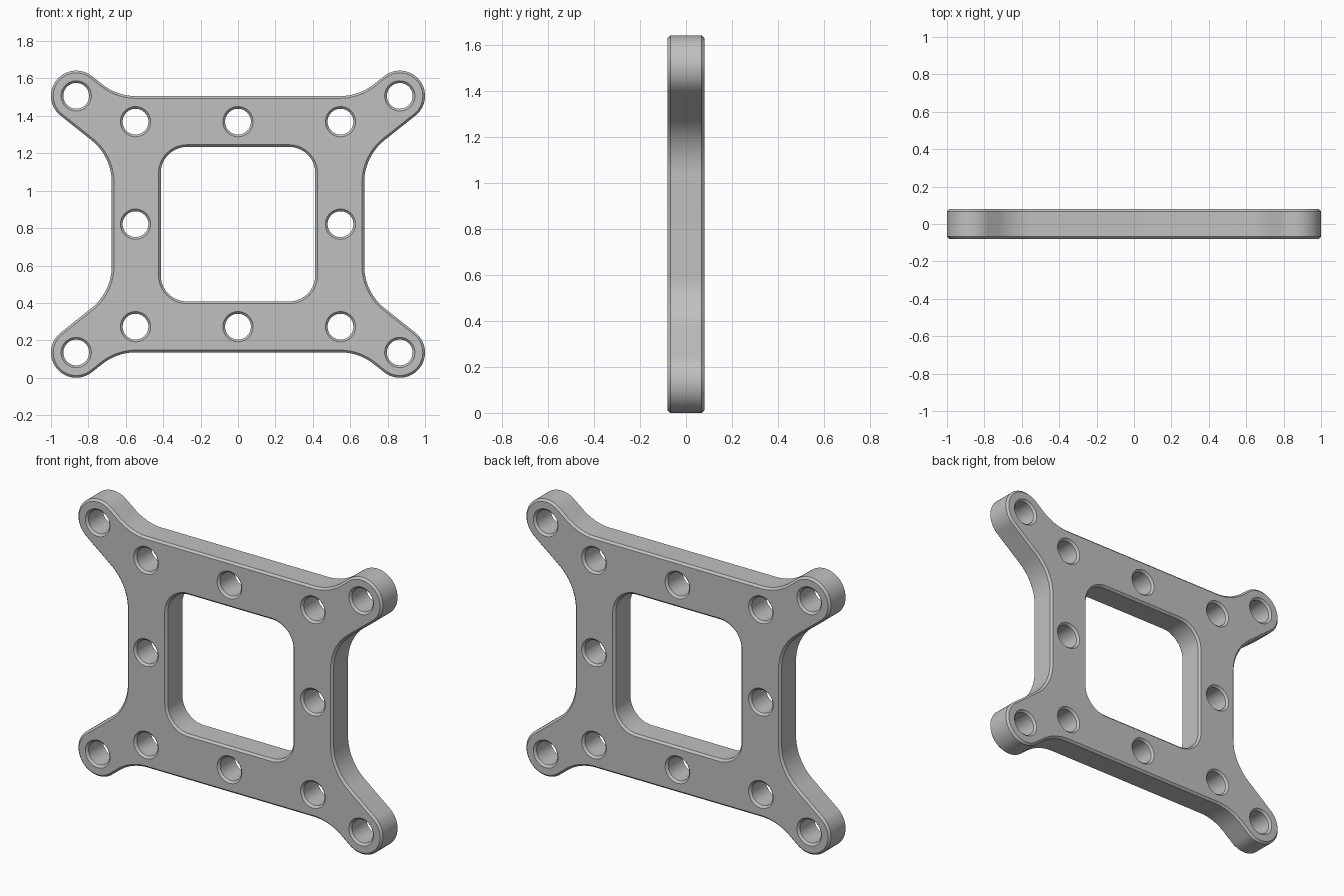
import bpy
import bmesh
from math import sin, cos, pi, atan2

# Remove the default cube
cube = bpy.data.objects.get("Cube")
if cube:
    bpy.data.objects.remove(cube, do_unlink=True)

TIP_X, TIP_Z, TIP_R = 0.865, 0.686, 0.135   # arm end centre and radius
SIDE, TOP, FILLET = 0.675, 0.685, 0.29      # straight frame edges, arm blend
HALF, CHAMFER = 0.08, 0.012                 # half thickness, edge chamfer
CENTRE_Z = TIP_Z + TIP_R
QUADRANTS = [(1, 1), (-1, 1), (-1, -1), (1, -1)]


def arc(cx, cz, r, a0, a1, steps):
    angles = [a0 + (a1 - a0) * i / steps for i in range(steps + 1)]
    return [(cx + r * cos(a), cz + r * sin(a)) for a in angles]


def mirror_quarter(quarter):
    """Complete a closed loop from its +x +z quarter."""
    loop = []
    for sx, sz in QUADRANTS:
        pts = [(sx * x, sz * z) for x, z in quarter]
        loop += pts if sx * sz > 0 else pts[::-1]
    return loop


def plate_outline(inset):
    """Frame edge blended into diagonal arms with round ends."""
    a = atan2(TIP_Z, TIP_X)
    reach = TIP_R + FILLET
    low_x, high_z = SIDE + FILLET, TOP + FILLET
    low_z = (sin(a) * low_x - reach) / cos(a)
    high_x = (cos(a) * high_z - reach) / sin(a)
    return mirror_quarter(
        arc(low_x, low_z, FILLET + inset, pi, a + pi / 2, 14)
        + arc(TIP_X, TIP_Z, TIP_R - inset, a - pi / 2, a + pi / 2, 28)
        + arc(high_x, high_z, FILLET + inset, a - pi / 2, -pi / 2, 12))


def window_outline(inset):
    """Rounded square opening."""
    return mirror_quarter(arc(0.273, 0.273, 0.14 + inset, 0, pi / 2, 14))


def hole_outline(x, z):
    return lambda inset: arc(x, z, 0.069 + inset, 0, 2 * pi, 40)[:-1]


def add_wall(bm, outline):
    """Chamfered wall through the plate; returns its front and back rim edges."""
    rings = []
    for y, inset in [(-HALF, CHAMFER), (CHAMFER - HALF, 0),
                     (HALF - CHAMFER, 0), (HALF, CHAMFER)]:
        rings.append([bm.verts.new((x, y, z + CENTRE_Z)) for x, z in outline(inset)])
    n = len(rings[0])
    for lower, upper in zip(rings, rings[1:]):
        for i in range(n):
            j = (i + 1) % n
            bm.faces.new((lower[i], lower[j], upper[j], upper[i]))
    return [[bm.edges.get((ring[i], ring[(i + 1) % n])) for i in range(n)]
            for ring in (rings[0], rings[-1])]


# Bolt holes: arm ends, frame corners and frame mid-sides
holes = [(sx * x, sz * z) for sx, sz in QUADRANTS
         for x, z in [(TIP_X, TIP_Z), (0.548, 0.548)]]
holes += [(0.548, 0), (-0.548, 0), (0, 0.548), (0, -0.548)]

# Walls, then the flat front and back faces between the rims
bm = bmesh.new()
front_rim, back_rim = [], []
for outline in [plate_outline, window_outline] + [hole_outline(x, z) for x, z in holes]:
    front, back = add_wall(bm, outline)
    front_rim += front
    back_rim += back
for rim, side in ((front_rim, -1), (back_rim, 1)):
    bmesh.ops.triangle_fill(bm, use_beauty=True, use_dissolve=False,
                            edges=rim, normal=(0, side, 0))
bmesh.ops.recalc_face_normals(bm, faces=bm.faces)

mesh = bpy.data.meshes.new("mounting_plate")
bm.to_mesh(mesh)
bm.free()
plate = bpy.data.objects.new("mounting_plate", mesh)
bpy.context.collection.objects.link(plate)

# Plain grey finish
grey = bpy.data.materials.new("plain_grey")
grey.use_nodes = True
colour = (0.53, 0.53, 0.53, 1)
grey.diffuse_color = colour
grey.node_tree.nodes["Principled BSDF"].inputs["Base Color"].default_value = colour
mesh.materials.append(grey)

# Smooth curved walls, crisp chamfers
bpy.ops.object.select_all(action="DESELECT")
plate.select_set(True)
bpy.context.view_layer.objects.active = plate
bpy.ops.object.shade_smooth_by_angle(angle=pi / 6)
